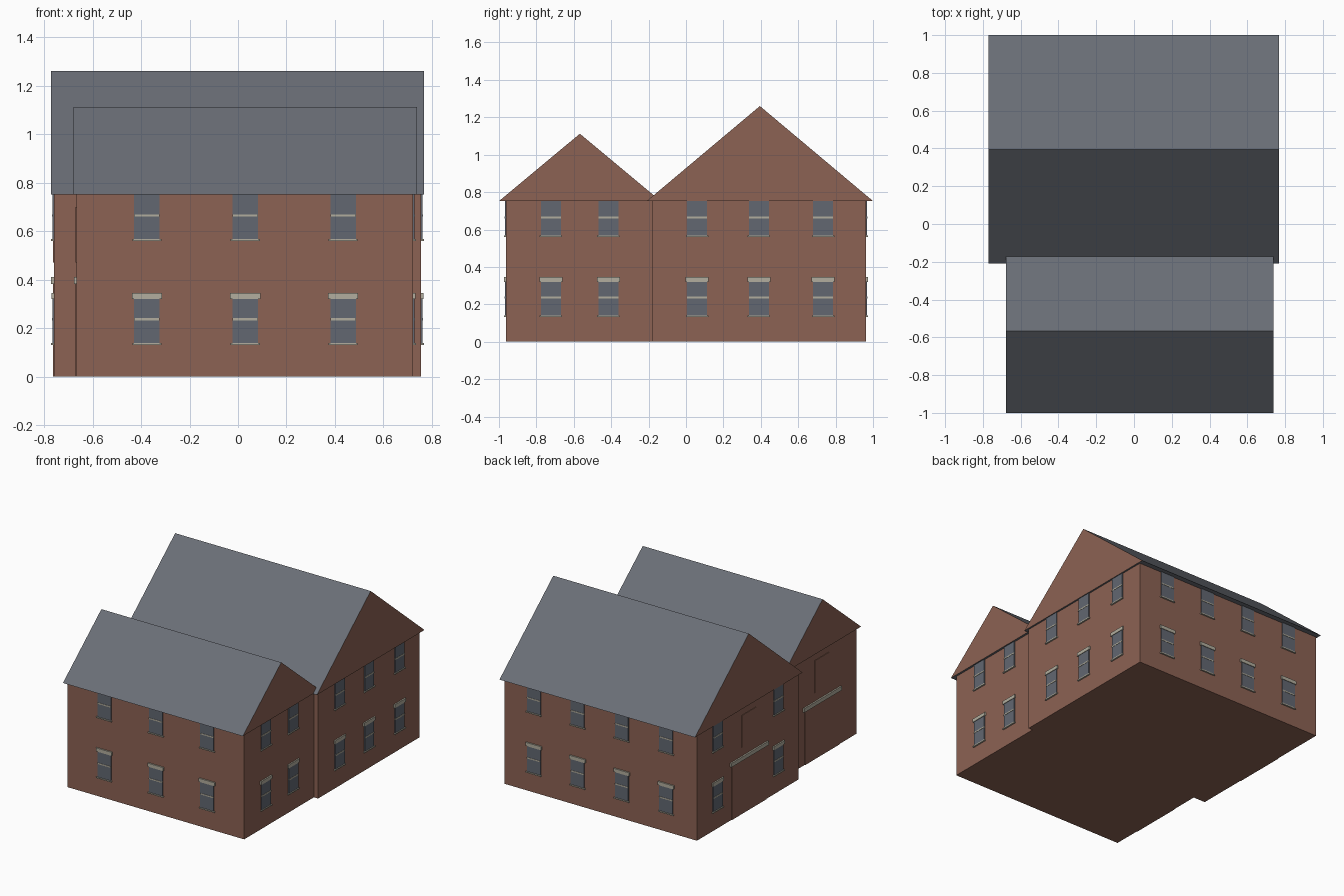
import bpy
import bmesh
from mathutils import Matrix, Vector

old = bpy.data.objects.get("Cube")
if old:
    bpy.data.objects.remove(old, do_unlink=True)


def material(name, rgb):
    m = bpy.data.materials.new(name)
    m.use_nodes = True
    m.diffuse_color = (*rgb, 1)
    m.node_tree.nodes["Principled BSDF"].inputs["Base Color"].default_value = (*rgb, 1)
    return m


BRICK = material("brick", (0.262, 0.122, 0.087))
SLATE = material("slate", (0.144, 0.156, 0.181))
GLASS = material("window_glass", (0.122, 0.136, 0.165))
STONE = material("pale_stone", (0.445, 0.423, 0.342))


def finish(name, bm, *mats):
    bmesh.ops.recalc_face_normals(bm, faces=bm.faces)
    mesh = bpy.data.meshes.new(name)
    bm.to_mesh(mesh)
    bm.free()
    for m in mats:
        mesh.materials.append(m)
    ob = bpy.data.objects.new(name, mesh)
    bpy.context.collection.objects.link(ob)
    return ob


def add_box(bm, lo, hi, frame=Matrix.Identity(4), mat=0):
    lo, hi = Vector(lo), Vector(hi)
    size = Matrix.Diagonal((*(hi - lo), 1))
    made = bmesh.ops.create_cube(bm, size=1, matrix=frame @ Matrix.Translation((lo + hi) / 2) @ size)
    for f in {f for v in made["verts"] for f in v.link_faces}:
        f.material_index = mat


EAVE = 0.752


def walls(name, x0, x1, y0, y1):
    bm = bmesh.new()
    add_box(bm, (x0, y0, 0), (x1, y1, EAVE))
    finish(name, bm, BRICK)


def roof(name, x0, x1, y0, y1, ridge):
    # Triangular prism: slate slopes and soffit, brick gable ends
    bm = bmesh.new()
    profile = [(y0, EAVE), (y1, EAVE), ((y0 + y1) / 2, ridge)]
    ends = [[bm.verts.new((x, y, z)) for y, z in profile] for x in (x0, x1)]
    for end in ends:
        bm.faces.new(end).material_index = 1
    for i in range(3):
        j = (i + 1) % 3
        bm.faces.new((ends[0][i], ends[0][j], ends[1][j], ends[1][i]))
    finish(name, bm, SLATE, BRICK)


def wall_frame(side, at, plane):
    # Local axes: x along the wall, -y out of the wall, z up
    turn = {"front": 0, "right": 90, "back": 180, "left": 270}[side]
    place = (at, plane, 0) if side in ("front", "back") else (plane, at, 0)
    from math import radians
    return Matrix.Translation(place) @ Matrix.Rotation(radians(turn), 4, "Z")


def window(name, frame, z, lintel):
    bm = bmesh.new()
    w = 0.053
    add_box(bm, (-w, -0.006, z), (w, 0.01, z + 0.19), frame, 0)
    add_box(bm, (-w, -0.008, z + 0.097), (w, 0.01, z + 0.106), frame, 1)
    add_box(bm, (-0.06, -0.011, z - 0.004), (0.06, 0.01, z + 0.004), frame, 1)
    if lintel:
        add_box(bm, (-0.062, -0.010, z + 0.185), (0.062, 0.01, z + 0.21), frame, 1)
    finish(name, bm, GLASS, STONE)


def windows(name, side, plane, centres):
    for i, at in enumerate(centres):
        frame = wall_frame(side, at, plane)
        window(f"{name}_lower_window_{i + 1}", frame, 0.135, True)
        window(f"{name}_upper_window_{i + 1}", frame, 0.563, False)


def blocked_doorway(name, frame):
    # Bricked-up cart door, stone beam and bricked-up hatch above
    bm = bmesh.new()
    add_box(bm, (-0.192, -0.004, 0), (0.192, 0.01, 0.387), frame, 0)
    add_box(bm, (-0.08, -0.004, 0.47), (0.08, 0.01, 0.70), frame, 0)
    add_box(bm, (-0.21, -0.011, 0.382), (0.21, 0.01, 0.41), frame, 1)
    finish(name, bm, BRICK, STONE)


# Main block and lower front wing
walls("main_walls", -0.760, 0.756, -0.18, 0.962)
walls("wing_walls", -0.666, 0.723, -0.963, -0.17)
roof("main_roof", -0.771, 0.768, -0.21, 1.0, 1.26)
roof("wing_roof", -0.678, 0.738, -1.0, -0.135, 1.112)

# Windows on each wall
windows("front", "front", -0.963, (-0.376, 0.030, 0.434))
windows("wing_side", "right", 0.723, (-0.722, -0.415))
windows("main_side", "right", 0.756, (0.059, 0.390, 0.733))
windows("back", "back", 0.962, (-0.52, -0.17, 0.177, 0.522))
windows("main_far_side", "left", -0.760, (0.050, 0.733))

# Blocked doorways on the other side
blocked_doorway("main_doorway", wall_frame("left", 0.38, -0.760))
blocked_doorway("wing_doorway", wall_frame("left", -0.574, -0.666))
